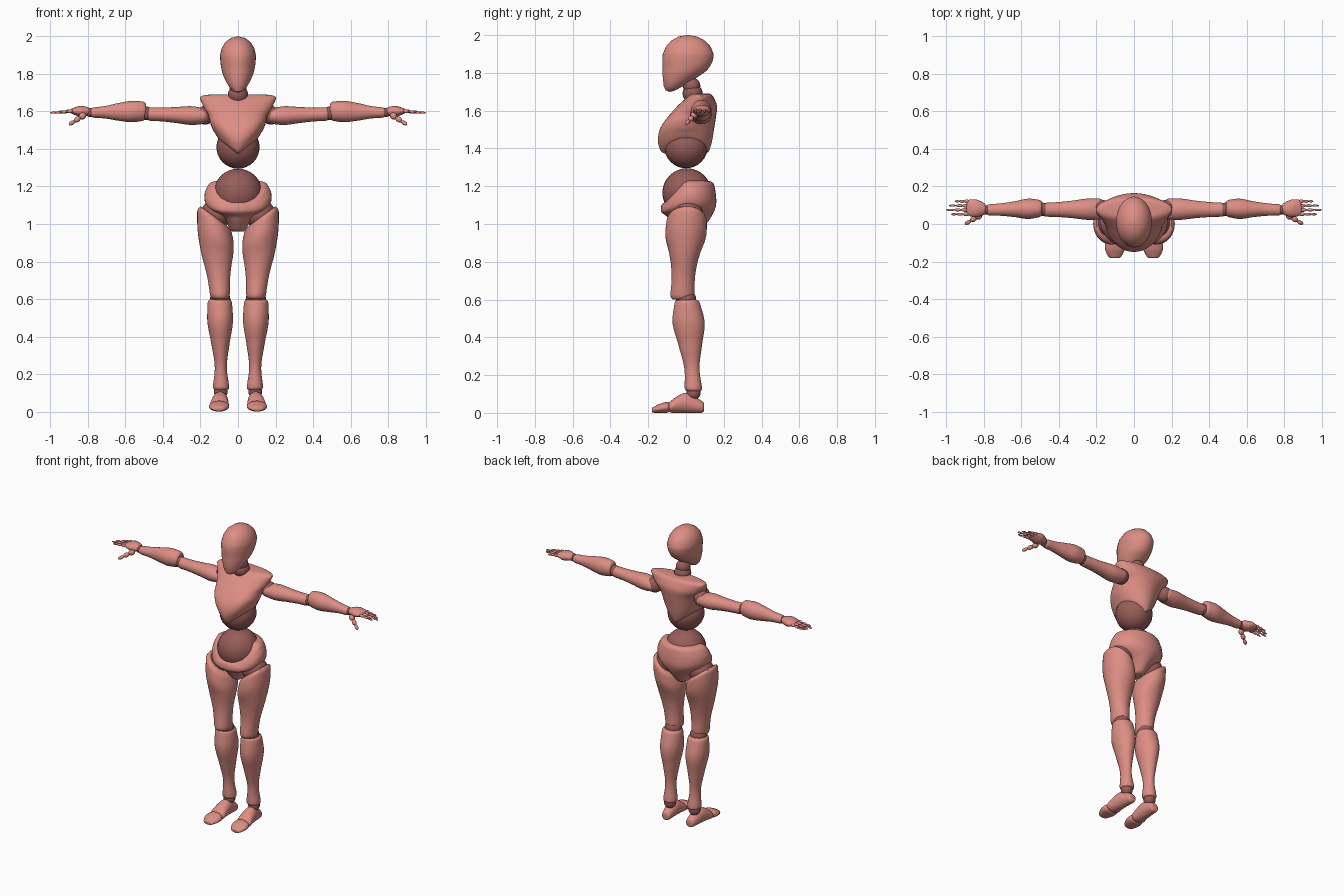
import bpy, bmesh
from math import cos, sin, pi, sqrt
from mathutils import Matrix, Vector

default_cube = bpy.data.objects.get("Cube")
if default_cube:
    bpy.data.objects.remove(default_cube)


def material(name, colour):
    mat = bpy.data.materials.new(name)
    mat.use_nodes = True
    mat.diffuse_color = colour
    mat.node_tree.nodes["Principled BSDF"].inputs["Base Color"].default_value = colour
    return mat


SHELL = material("salmon shell", (0.72, 0.27, 0.23, 1))
JOINT = material("dark salmon joint", (0.31, 0.11, 0.1, 1))


def finish(name, bm, mat, paired):
    """Turn the bmesh into one object, or a mirrored left and right pair."""
    sides = (("left_", 1), ("right_", -1)) if paired else (("", 1),)
    for prefix, sign in sides:
        copy = bm.copy()
        copy.transform(Matrix.Diagonal((sign, 1, 1, 1)))
        bmesh.ops.recalc_face_normals(copy, faces=copy.faces)
        mesh = bpy.data.meshes.new(prefix + name)
        copy.to_mesh(mesh)
        copy.free()
        mesh.materials.append(mat)
        obj = bpy.data.objects.new(prefix + name, mesh)
        bpy.context.collection.objects.link(obj)
        bpy.ops.object.select_all(action="DESELECT")
        obj.select_set(True)
        bpy.context.view_layer.objects.active = obj
        bpy.ops.object.shade_smooth_by_angle(angle=0.7)
    bm.free()


def ellipsoid(name, centre, size, mat, paired, direction=Vector((1, 0, 0))):
    """Stretched ball whose long x axis is aimed along a direction."""
    bm = bmesh.new()
    bmesh.ops.create_uvsphere(bm, u_segments=24, v_segments=16, radius=1)
    bm.transform(Matrix.Diagonal((*size, 1)))
    bm.transform(direction.to_track_quat("X", "Z").to_matrix().to_4x4())
    bm.transform(Matrix.Translation(centre))
    finish(name, bm, mat, paired)


def profile(values, t):
    """Smooth curve through evenly spaced values, sampled at t from 0 to 1."""
    last = len(values) - 1
    i = min(int(t * last), last - 1)
    f = t * last - i
    a, b, c, d = (values[max(0, min(last, i + k))] for k in (-1, 0, 1, 2))
    return b + f / 2 * (c - a + f * (2 * a - 5 * b + 4 * c - d + f * (3 * (b - c) + d - a)))


def loft(name, axis, start, end, wide, tall, shift=(0, 0), lip=0.02, blunt=0.7,
         paired=False, warp=None):
    """Oval rings from start to end, with half sizes from profiles and rounded ends.
    Wide and tall follow the two other axes in order; shift moves the tall one."""
    start, end = Vector(start), Vector(end)
    length = abs(end[axis] - start[axis])
    first, second = (i for i in range(3) if i != axis)
    ease = [lip * (1 - cos(k * pi / 8)) for k in range(5)]
    inner = [lip + (length - 2 * lip) * k / 20 for k in range(1, 20)]
    places = ease + inner + [length - e for e in reversed(ease)]
    count = 36
    bm = bmesh.new()
    loops = []
    for place in places:
        t = max(0, min(1, place / length))
        depth = 1 - min(1, place / lip, (length - place) / lip)
        scale = blunt + (1 - blunt) * sqrt(max(0, 1 - depth * depth))
        loop = []
        for k in range(count):
            angle = 2 * pi * k / count
            co = start.lerp(end, t)
            co[first] += scale * profile(wide, t) * cos(angle)
            co[second] += profile(shift, t) + scale * profile(tall, t) * sin(angle)
            loop.append(bm.verts.new(warp(co) if warp else co))
        loops.append(loop)
    for low, high in zip(loops, loops[1:]):
        for k in range(count):
            n = (k + 1) % count
            bm.faces.new((low[k], low[n], high[n], high[k]))
    bm.faces.new(loops[0])
    bm.faces.new(loops[-1])
    finish(name, bm, SHELL, paired)


def clamp(value):
    return max(0, min(1, value))


# Raise the rib cage's lower rim at the sides
def chest_warp(co):
    co.z += 0.09 * clamp(abs(co.x) / 0.12) * clamp((1.62 - co.z) / 0.24)
    return co


# Dip the pelvis rim at the front
def pelvis_warp(co):
    co.z -= 0.11 * clamp(-co.y / 0.11) * clamp((co.z - 1.04) / 0.18)
    return co


# Slant the thigh's top down towards the crotch
def thigh_warp(co):
    co.z -= 0.12 * clamp((0.2 - co.x) / 0.16) * clamp((co.z - 0.8) / 0.3)
    return co


# Head and torso
loft("head", 2, (0, 0, 1.7), (0, 0, 2),
     wide=(.06, .07, .087, .095, .094, .09),
     tall=(.06, .085, .12, .135, .128, .12),
     shift=(-.085, -.043, -.004, .01, .012, .01), lip=.1, blunt=.05)
loft("chest", 2, (0, 0, 1.37), (0, 0, 1.69),
     wide=(.11, .135, .15, .16, .185, .21),
     tall=(.125, .143, .143, .128, .104, .06),
     shift=(-.005, -.006, .005, .03, .06, .08), warp=chest_warp)
loft("pelvis", 2, (0, .02, .96), (0, .01, 1.23),
     wide=(.04, .08, .165, .178, .15),
     tall=(.06, .11, .143, .145, .135), warp=pelvis_warp)

# Legs
loft("thigh", 2, (.095, -.02, .6), (.128, .005, 1.095),
     wide=(.052, .062, .085, .096, .09),
     tall=(.065, .062, .08, .108, .105), lip=.03, paired=True, warp=thigh_warp)
loft("shin", 2, (.09, .04, .115), (.097, .005, .6),
     wide=(.045, .032, .048, .068, .064),
     tall=(.047, .04, .062, .085, .065), paired=True)

# Feet, resting on the ground
instep, toe_height = (.03, .045, .053, .042, .03), (.015, .025, .03)
loft("foot", 1, (.1, -.09, 0), (.09, .095, 0), wide=(.052, .047, .042, .036, .03),
     tall=instep, shift=instep, paired=True)
loft("toes", 1, (.103, -.18, 0), (.1, -.088, 0), wide=(.035, .053, .052),
     tall=toe_height, shift=toe_height, paired=True)

# Arms
loft("upper_arm", 0, (.165, .08, 1.575), (.485, .076, 1.587),
     wide=(.055, .057, .047, .04, .037),
     tall=(.04, .05, .043, .037, .036), paired=True)
loft("forearm", 0, (.49, .083, 1.602), (.785, .075, 1.594),
     wide=(.045, .054, .042, .033, .03),
     tall=(.05, .057, .047, .033, .027), paired=True)
loft("palm", 0, (.79, .08, 1.6), (.892, .087, 1.602),
     wide=(.03, .047, .043), tall=(.022, .029, .014), paired=True)

# Ball joints: those off the centre line come in pairs
for joint, centre, radius in (
        ("neck_upper", (0, .03, 1.73), .046), ("neck_lower", (0, .035, 1.69), .053),
        ("ribs", (0, 0, 1.41), .115), ("waist", (0, .005, 1.165), .13),
        ("hip", (.12, .01, 1.05), .08), ("knee", (.095, 0, .6), .054),
        ("ankle", (.092, .04, .105), .037), ("shoulder", (.175, .08, 1.58), .05),
        ("elbow", (.488, .078, 1.59), .036), ("wrist", (.79, .075, 1.595), .024)):
    ellipsoid(joint + "_ball", centre, [radius] * 3, JOINT, centre[0] > 0)

# Fingers and angled thumb, each a chain of tapering segments
digits = [("thumb", Vector((.815, .05, 1.585)), Vector((.9, 0, 1.53)), .018)]
for i, (name, tip) in enumerate(
        (("index", .975), ("middle", 1), ("ring", .985), ("little", .955))):
    y = .052 + .023 * i
    digits.append((name + "_finger", Vector((.88, y, 1.603)), Vector((tip, y, 1.593)), .01))
for name, base, tip, thick in digits:
    for k in range(3):
        girth = thick * (1 - k / 5)
        ellipsoid(f"{name}_{k + 1}", base.lerp(tip, (k + .5) / 3),
                  ((tip - base).length / 5.5, girth, girth), SHELL, True, tip - base)
